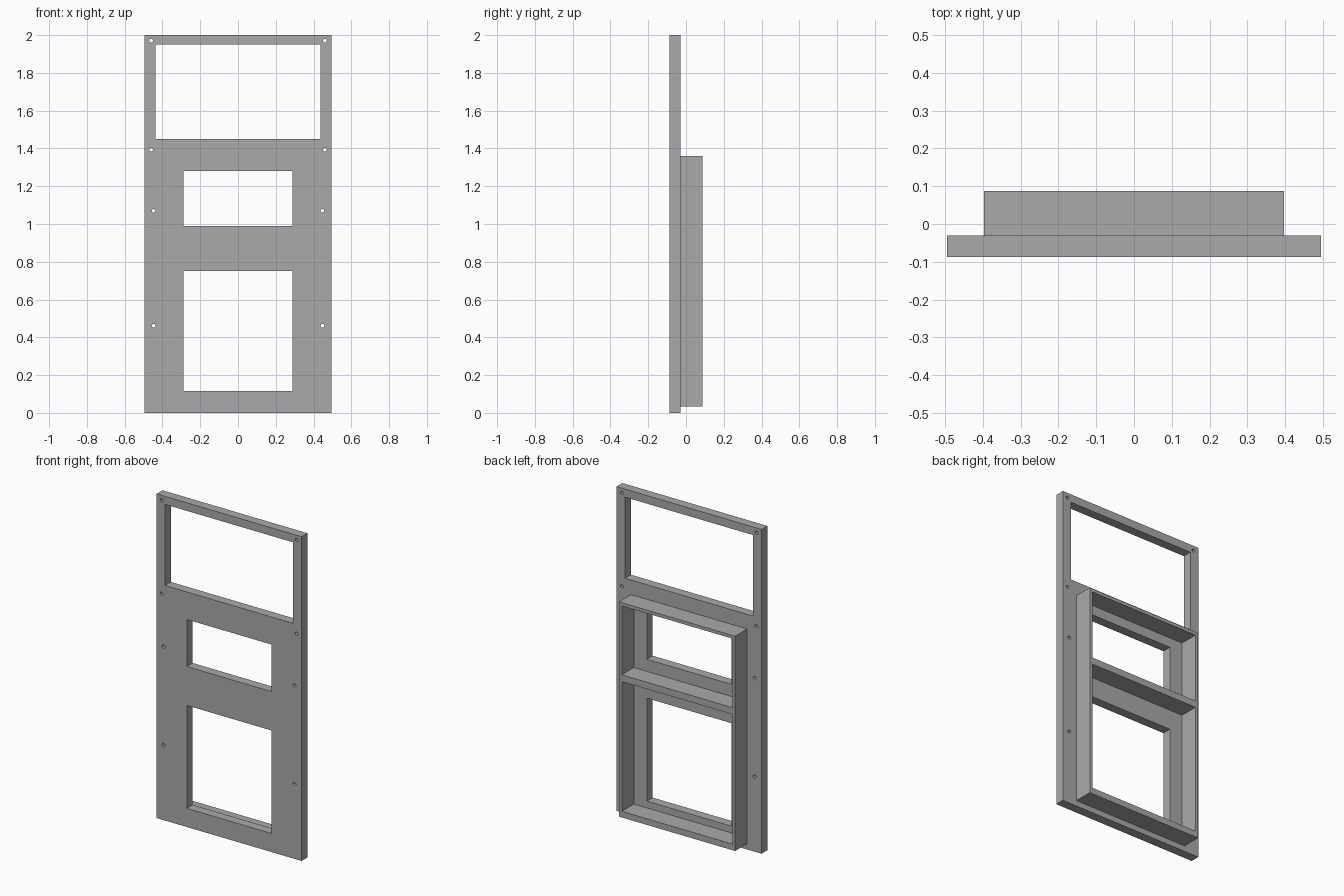
import bpy, bmesh
from math import cos, sin, pi, radians

cube = bpy.data.objects.get("Cube")
if cube:
    bpy.data.objects.remove(cube, do_unlink=True)

grey = bpy.data.materials.new("plain_grey")
grey.use_nodes = True
colour = (0.4, 0.4, 0.4, 1)
grey.diffuse_color = colour
grey.node_tree.nodes["Principled BSDF"].inputs["Base Color"].default_value = colour


def rect(half_width, low, high):
    return [(-half_width, low), (half_width, low), (half_width, high), (-half_width, high)]


def circle(x, z, radius=0.01, sides=16):
    return [(x + radius * cos(2 * pi * i / sides), z + radius * sin(2 * pi * i / sides))
            for i in range(sides)]


def pierced_slab(name, outlines, front, back):
    """Fill nested upright outlines and thicken them from front to back."""
    curve = bpy.data.curves.new(name, 'CURVE')
    curve.dimensions = '2D'
    curve.fill_mode = 'BOTH'
    curve.extrude = (back - front) / 2
    for outline in outlines:
        spline = curve.splines.new('POLY')
        spline.points.add(len(outline) - 1)
        for point, (x, z) in zip(spline.points, outline):
            point.co = (x, z, 0, 1)
        spline.use_cyclic_u = True
    helper = bpy.data.objects.new(name + "_outline", curve)
    bpy.context.collection.objects.link(helper)
    mesh = bpy.data.meshes.new_from_object(
        helper.evaluated_get(bpy.context.evaluated_depsgraph_get()))
    bpy.data.objects.remove(helper, do_unlink=True)

    # Weld the walls to the faces
    bm = bmesh.new()
    bm.from_mesh(mesh)
    bmesh.ops.remove_doubles(bm, verts=bm.verts, dist=0.0001)
    bmesh.ops.recalc_face_normals(bm, faces=bm.faces)
    for face in bm.faces:
        face.smooth = False
        face.material_index = 0
    bm.to_mesh(mesh)
    bm.free()
    mesh.name = name
    mesh.materials.clear()
    mesh.materials.append(grey)

    obj = bpy.data.objects.new(name, mesh)
    obj.rotation_euler.x = radians(90)
    obj.location.y = (front + back) / 2
    bpy.context.collection.objects.link(obj)
    return obj


# Front panel with three windows and mirrored screw holes
windows = [rect(0.437, 1.45, 1.95), rect(0.288, 0.99, 1.28), rect(0.288, 0.115, 0.75)]
holes = [circle(side * x, z) for side in (-1, 1)
         for x, z in ((0.46, 1.97), (0.46, 1.393), (0.447, 1.07), (0.447, 0.462))]
pierced_slab("front_panel", [rect(0.495, 0, 2)] + windows + holes, -0.087, -0.03)

# Open rear frame with a dividing shelf
bays = [rect(0.377, 0.915, 1.34), rect(0.377, 0.073, 0.873)]
pierced_slab("rear_frame", [rect(0.396, 0.035, 1.36)] + bays, -0.03, 0.087)
